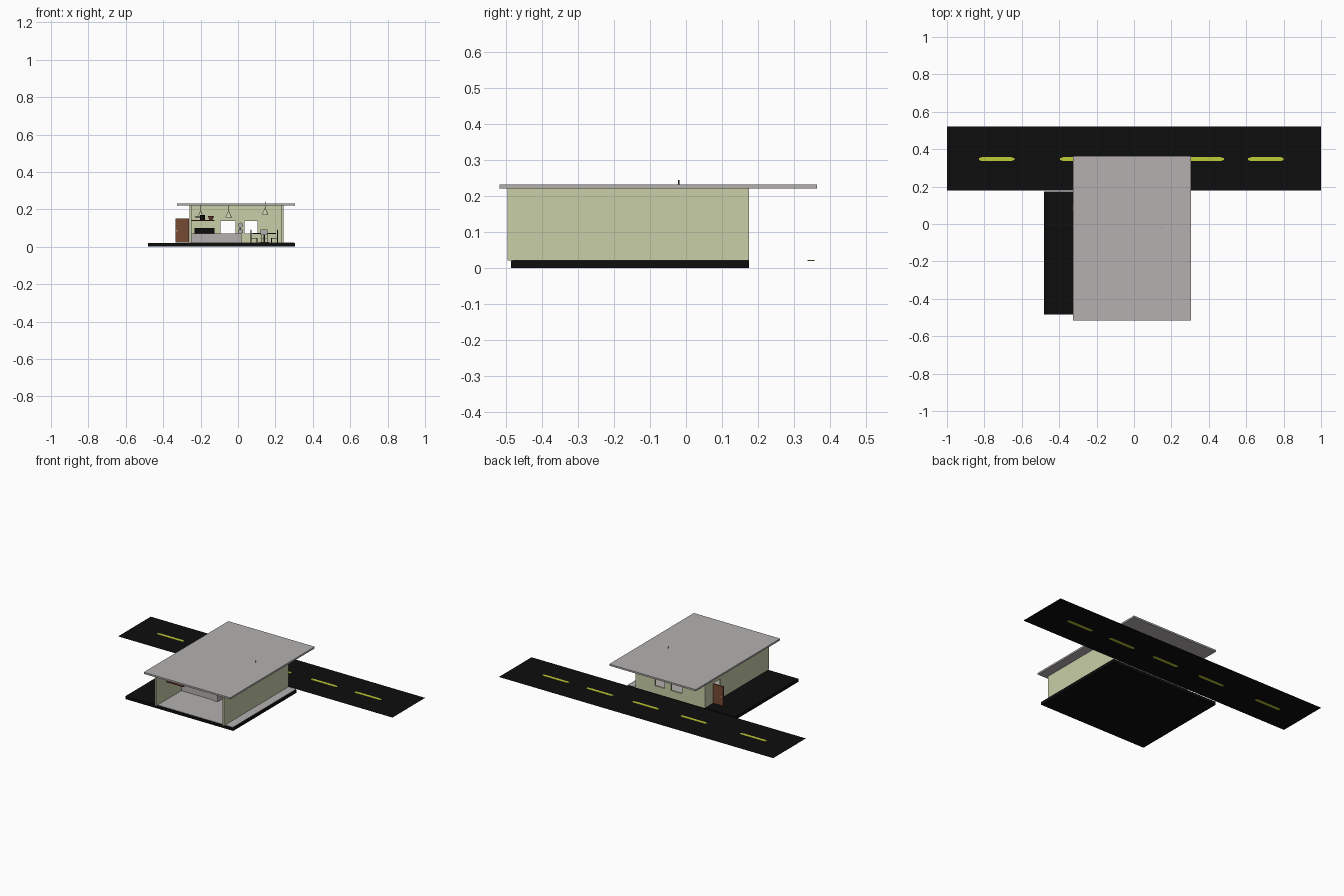
import bpy, bmesh, math
from mathutils import Matrix

old = bpy.data.objects.get("Cube")
if old:
    bpy.data.objects.remove(old, do_unlink=True)


def material(name, r, g, b):
    m = bpy.data.materials.new(name)
    m.use_nodes = True
    m.diffuse_color = (r, g, b, 1)
    m.node_tree.nodes["Principled BSDF"].inputs["Base Color"].default_value = (r, g, b, 1)
    return m


BLACK = material("asphalt black", .004, .004, .004)
GRAY = material("concrete gray", .46, .435, .435)
GREEN = material("pale green wall", .58, .62, .39)
YELLOW = material("road yellow", .53, .6, .035)
BROWN = material("door brown", .18, .07, .035)
RED = material("reddish wood", .2, .05, .035)
METAL = material("light metal", .6, .6, .6)
DARK = material("dark furniture", .03, .025, .02)


def finish(name, bm, mat, smooth=False):
    bmesh.ops.recalc_face_normals(bm, faces=bm.faces[:])
    mesh = bpy.data.meshes.new(name)
    bm.to_mesh(mesh)
    bm.free()
    mesh.materials.append(mat)
    ob = bpy.data.objects.new(name, mesh)
    bpy.context.collection.objects.link(ob)
    if smooth:
        bpy.ops.object.select_all(action='DESELECT')
        ob.select_set(True)
        bpy.context.view_layer.objects.active = ob
        bpy.ops.object.shade_smooth_by_angle()
    return ob


def add_box(bm, x, y, z):
    """Box from three (low, high) ranges."""
    mid = [(a + b) / 2 for a, b in (x, y, z)]
    size = [b - a for a, b in (x, y, z)]
    bmesh.ops.create_cube(bm, size=1, matrix=Matrix.Translation(mid) @ Matrix.Diagonal((*size, 1)))


def box(name, x, y, z, mat):
    bm = bmesh.new()
    add_box(bm, x, y, z)
    return finish(name, bm, mat)


def cone(name, loc, r1, r2, depth, mat, axis=None, sides=16):
    bm = bmesh.new()
    m = Matrix.Translation(loc)
    if axis:
        m = m @ Matrix.Rotation(math.pi / 2, 4, axis)
    bmesh.ops.create_cone(bm, cap_ends=True, segments=sides, radius1=r1, radius2=r2,
                          depth=depth, matrix=m)
    return finish(name, bm, mat, True)


def cut(wall, x, y, z):
    cutter = box("opening_cutter", x, y, z, wall.data.materials[0])
    cutter.hide_render = True
    cutter.hide_set(True)
    cutter.display_type = 'WIRE'
    mod = wall.modifiers.new("opening", 'BOOLEAN')
    mod.operation = 'DIFFERENCE'
    mod.solver = 'EXACT'
    mod.object = cutter


# Ground slab, floor and flat road
box("ground_slab", (-.48, .305), (-.485, .175), (0, .02), BLACK)
box("floor", (-.26, .3), (-.482, .174), (.018, .022), GRAY)
bm = bmesh.new()
bmesh.ops.create_grid(bm, x_segments=1, y_segments=1, size=.5,
                      matrix=Matrix.Translation((0, .35, .02)) @ Matrix.Diagonal((2, .34, 1, 1)))
finish("road", bm, BLACK)

# Road dashes with tapered ends
for cx in (-.735, -.3, .05, .385, .705):
    bm = bmesh.new()
    for z in (.0192, .0212):
        outline = [(-.095, -.005), (-.08, -.01), (.08, -.01), (.095, -.005),
                   (.095, .005), (.08, .01), (-.08, .01), (-.095, .005)]
        bm.faces.new([bm.verts.new((cx + x, .347 + y, z)) for x, y in outline])
    bmesh.ops.bridge_loops(bm, edges=bm.edges[:])
    finish("road_dash", bm, YELLOW)

# Walls, open at the front
box("left_wall", (.232, .244), (-.495, .175), (.02, .22), GREEN)
side = box("right_wall", (-.26, -.248), (-.495, .175), (.02, .22), GREEN)
cut(side, (-.3, -.2), (.01, .085), (.022, .15))
back = box("back_wall", (-.248, .232), (.163, .175), (.02, .22), GREEN)
for x in ((-.093, -.013), (.035, .105)):
    cut(back, x, (.1, .2), (.07, .137))
box("roof", (-.325, .305), (-.517, .363), (.22, .231), GRAY)

# Open door with a knob on each face
box("door", (-.335, -.262), (.085, .092), (.022, .15), BROWN)
for y in (.082, .095):
    cone("door_knob", (-.326, y, .085), .004, .004, .007, METAL, 'X', 10)

# L-shaped counter with stove and register
box("counter_front", (-.248, .02), (-.235, -.2), (.02, .07), GRAY)
box("counter_end", (-.015, .02), (-.24, -.06), (.02, .073), GRAY)
box("stove", (-.232, -.125), (-.225, -.2), (.07, .1), BLACK)
box("register_base", (.0, .028), (-.2, -.17), (.073, .092), GRAY)
cone("register_top", (.013, -.185, .115), .014, .014, .02, GRAY, 'X', 8)
cone("register_post", (.013, -.185, .1), .004, .004, .02, GRAY)

# Wall shelf with a pot and a bowl
box("shelf", (-.248, -.125), (-.39, -.33), (.137, .143), RED)
cone("pot", (-.19, -.36, .156), .013, .013, .026, BLACK)
box("pot_handle", (-.23, -.2), (-.362, -.358), (.157, .161), BLACK)
cone("bowl", (-.145, -.36, .153), .008, .016, .02, RED)

# Table and chairs
cone("table_top", (.14, -.02, .07), .062, .062, .006, DARK, sides=24)
cone("table_leg", (.14, -.02, .044), .005, .005, .048, DARK, sides=10)
cone("table_foot", (.14, -.02, .024), .025, .025, .005, DARK)


def chair(name, x, y, angle, seat_mat):
    bm = bmesh.new()
    for sx in (-1, 1):
        for sy in (-1, 1):
            cx, cy = sx * .016, sy * .016
            top = .09 if sx < 0 else .045
            add_box(bm, (cx - .002, cx + .002), (cy - .002, cy + .002), (.02, top))
    bm.transform(Matrix.Translation((x, y, 0)) @ Matrix.Rotation(angle, 4, 'Z'))
    finish(name + "_frame", bm, DARK)
    bm = bmesh.new()
    add_box(bm, (-.019, .019), (-.019, .019), (.043, .047))
    add_box(bm, (-.019, -.015), (-.019, .019), (.062, .092))
    bm.transform(Matrix.Translation((x, y, 0)) @ Matrix.Rotation(angle, 4, 'Z'))
    finish(name + "_seat", bm, seat_mat)


chair("right_chair", .085, -.02, 0, DARK)
chair("left_chair", .195, -.02, math.pi, DARK)
chair("front_chair", .14, -.085, math.pi / 2, GRAY)

# Pendant lamps, the last one rising through the roof
for x, y, z in ((-.2, -.2, .157), (-.05, -.1, .157), (.145, -.02, .172)):
    cone("lamp_shade", (x, y, z + .016), .017, .003, .032, GREEN)
    cone("lamp_cord", (x, y, z + .051), .0016, .0016, .04, BROWN, sides=8)
